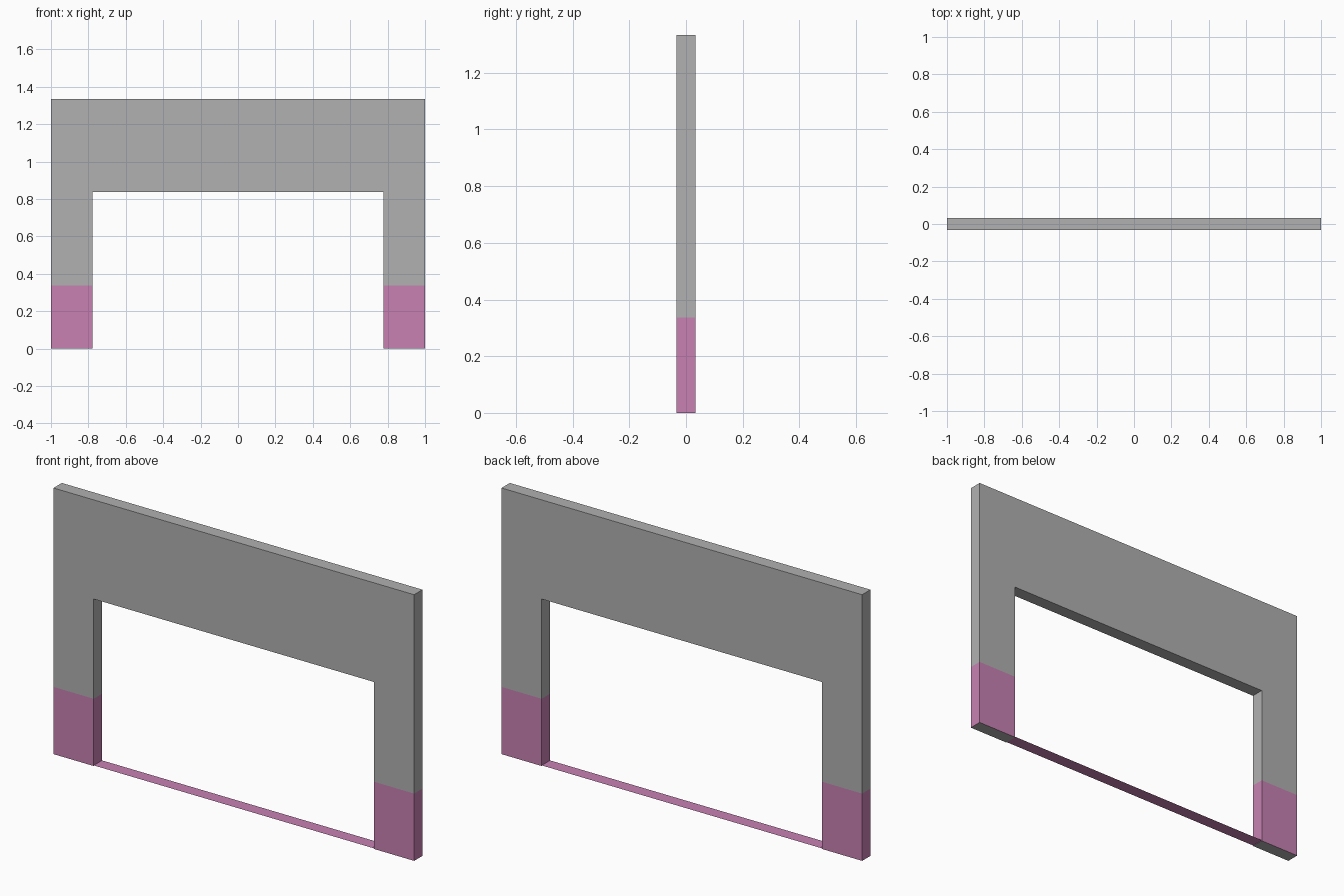
import bpy, bmesh

if "Cube" in bpy.data.objects:
    bpy.data.objects.remove(bpy.data.objects["Cube"])

OUT, INNER = 1.0, 0.777               # half width, half opening
LOW, LINTEL, TOP = 0.337, 0.837, 1.334  # colour line, opening top, overall top
D = 0.033                             # half depth

pink = bpy.data.materials.new("pink_paint")
pink.diffuse_color = (0.58, 0.22, 0.45, 1)
pink.use_nodes = True
pink.node_tree.nodes["Principled BSDF"].inputs["Base Color"].default_value = pink.diffuse_color
grey = bpy.data.materials.new("grey_paint")
grey.diffuse_color = (0.44, 0.44, 0.44, 1)
grey.use_nodes = True
grey.node_tree.nodes["Principled BSDF"].inputs["Base Color"].default_value = grey.diffuse_color


def add_object(name, bm, mats):
    mesh = bpy.data.meshes.new(name)
    bm.to_mesh(mesh)
    bm.free()
    for m in mats:
        mesh.materials.append(m)
    ob = bpy.data.objects.new(name, mesh)
    bpy.context.collection.objects.link(ob)
    return ob


# Gateway frame: right half outline extruded in depth, then mirrored
bm = bmesh.new()
outline = [(0, LINTEL), (INNER, LINTEL), (INNER, 0), (OUT, 0), (OUT, TOP), (0, TOP)]
front = bm.faces.new([bm.verts.new((x, -D, z)) for x, z in outline])
ext = bmesh.ops.extrude_face_region(bm, geom=[front], use_keep_orig=True)
bmesh.ops.translate(bm, vec=(0, 2 * D, 0),
                    verts=[v for v in ext["geom"] if isinstance(v, bmesh.types.BMVert)])

# Painted leg bases: cut at the colour line, sides pink and undersides grey
bmesh.ops.bisect_plane(bm, geom=bm.verts[:] + bm.edges[:] + bm.faces[:],
                       plane_co=(0, 0, LOW), plane_no=(0, 0, 1))
bm.faces.ensure_lookup_table()
bmesh.ops.delete(bm, geom=[f for f in bm.faces if all(abs(v.co.x) < 1e-5 for v in f.verts)],
                 context='FACES_ONLY')
bmesh.ops.recalc_face_normals(bm, faces=bm.faces[:])
for f in bm.faces:
    z = f.calc_center_median().z
    f.material_index = 1 if 0.01 < z < LOW else 0
# keep normals pointing outward on the open half
if next(f for f in bm.faces if all(v.co.z > TOP - 1e-4 for v in f.verts)).normal.z < 0:
    bmesh.ops.reverse_faces(bm, faces=bm.faces[:])
frame = add_object("gateway_frame", bm, [grey, pink])
frame.modifiers.new("mirror", 'MIRROR').use_clip = True

# Thin threshold strip between the legs
bm = bmesh.new()
bm.faces.new([bm.verts.new(p) for p in
              [(-INNER, -D, 0.003), (INNER, -D, 0.003), (INNER, D, 0.003), (-INNER, D, 0.003)]])
add_object("threshold_strip", bm, [pink])
